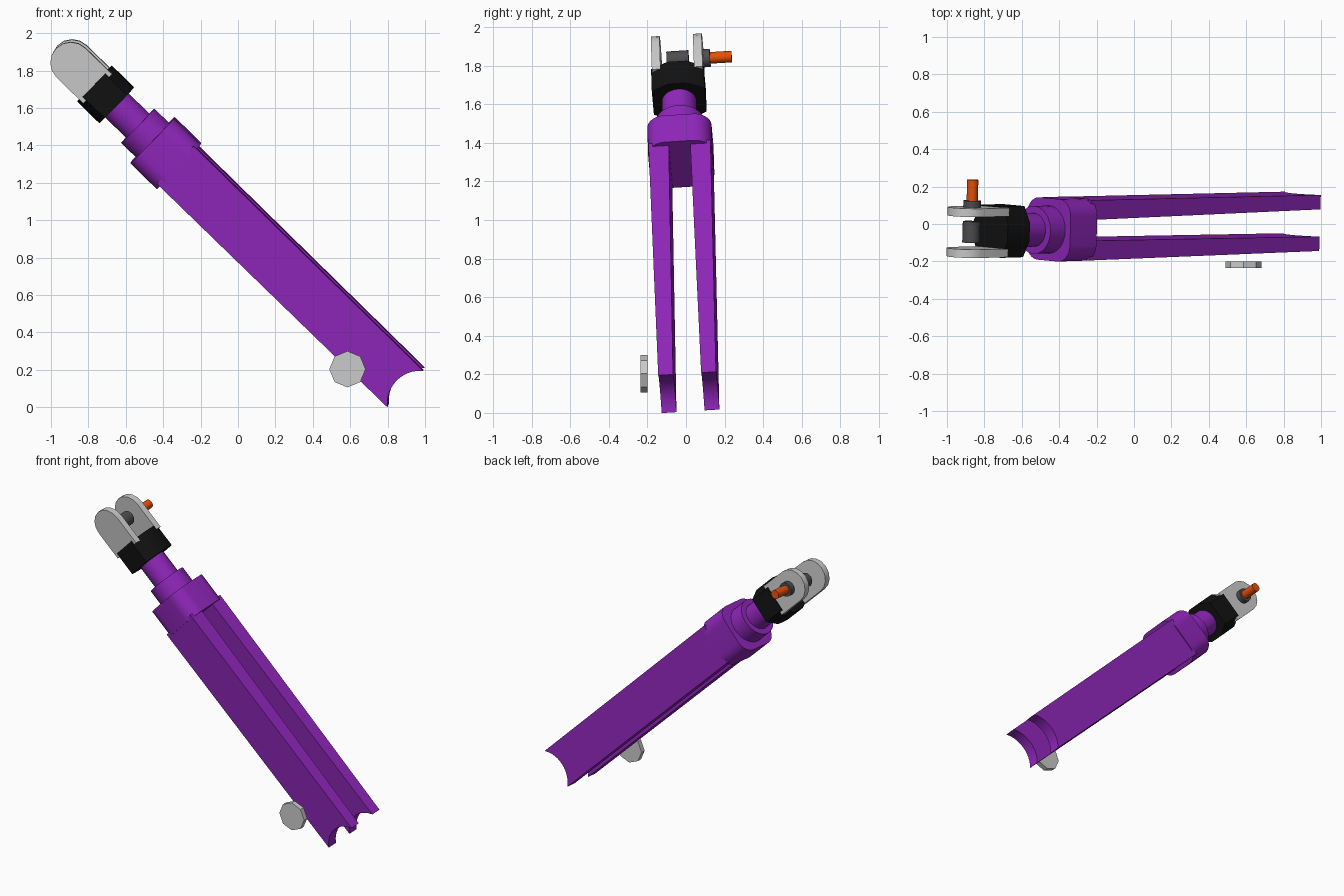
import bpy, bmesh
from math import cos, sin, pi, radians
from mathutils import Matrix, Vector

if "Cube" in bpy.data.objects:
    bpy.data.objects.remove(bpy.data.objects["Cube"])

# Arm frame: local x runs down the arm, local z is across it, local y is sideways
u = Vector((0.716, 0.023, -0.698)).normalized()
w = Vector((0.698, -0.065, 0.716)).cross(u).normalized()
v = u.cross(w)
ARM = Matrix((u, w, v)).transposed().to_4x4()
ARM.translation = (-0.89, -0.043, 1.85)


def material(name, rgb):
    m = bpy.data.materials.new(name)
    m.diffuse_color = (*rgb, 1)
    m.use_nodes = True
    m.node_tree.nodes["Principled BSDF"].inputs["Base Color"].default_value = m.diffuse_color
    return m


PURPLE = material("purple", (0.28, 0.02, 0.50))
BLACK = material("black", (0.006, 0.006, 0.006))
DARK = material("dark_grey", (0.075, 0.075, 0.08))
ORANGE = material("orange", (0.80, 0.08, 0.003))


def loft(name, loop_a, loop_b, mat=None, smooth=True, matrix=ARM):
    """Solid between two matching loops of points."""
    me = bpy.data.meshes.new(name)
    bm = bmesh.new()
    a = [bm.verts.new(p) for p in loop_a]
    b = [bm.verts.new(p) for p in loop_b]
    n = len(a)
    for i in range(n):
        j = (i + 1) % n
        bm.faces.new((a[i], a[j], b[j], b[i]))
    bm.faces.new(a[::-1])
    bm.faces.new(b)
    bmesh.ops.recalc_face_normals(bm, faces=bm.faces)
    bm.to_mesh(me)
    bm.free()
    ob = bpy.data.objects.new(name, me)
    bpy.context.collection.objects.link(ob)
    ob.matrix_world = matrix
    if mat:
        me.materials.append(mat)
    if smooth:
        bpy.ops.object.select_all(action='DESELECT')
        ob.select_set(True)
        bpy.context.view_layer.objects.active = ob
        bpy.ops.object.shade_smooth_by_angle(angle=radians(35))
    return ob


def circle(r, n):
    return [(r * cos(2 * pi * i / n), r * sin(2 * pi * i / n)) for i in range(n)]


def rounded_square(h, r, seg):
    pts = []
    for k, (sx, sy) in enumerate(((1, 1), (-1, 1), (-1, -1), (1, -1))):
        for i in range(seg + 1):
            a = pi / 2 * (k + i / seg)
            pts.append((sx * (h - r) + r * cos(a), sy * (h - r) + r * sin(a)))
    return pts


def along_arm(name, section, s0, s1, mat):
    return loft(name, [(s0, y, t) for y, t in section],
                [(s1, y, t) for y, t in section], mat)


def sideways(name, profile, y0, y1, mat=None, **kw):
    return loft(name, [(s, y0, t) for s, t in profile],
                [(s, y1, t) for s, t in profile], mat, **kw)


# Body: neck, flange and crown head
along_arm("neck", circle(0.09, 32), 0.30, 0.51, PURPLE)
along_arm("flange", circle(0.128, 40), 0.495, 0.62, PURPLE)
along_arm("crown_head", rounded_square(0.167, 0.09, 8), 0.605, 0.803, PURPLE)

# Black collar with chamfered section
half = [(0.137, 0.085), (0.05, 0.131), (-0.05, 0.131), (-0.137, 0.085)]
along_arm("collar", half + [(-y, -t) for y, t in half], 0.172, 0.337, BLACK)

# Fork legs: tapered slabs with a curved notch at the foot
notch = []
for i in range(13):
    t = -0.137 + 0.274 * i / 12
    notch.append((2.434 + 0.177 - (0.177 ** 2 - t * t) ** 0.5, t))
leg = [(0.78, -0.141)] + notch + [(0.78, 0.141)]


def taper(s, top, foot):
    return top + (foot - top) * (s - 0.8) / 1.7


for side, label in ((-1, "front"), (1, "back")):
    loft(label + "_fork_leg",
         [(s, side * taper(s, 0.056, 0.073), t) for s, t in leg],
         [(s, side * taper(s, 0.161, 0.150), t) for s, t in leg], PURPLE)

    # Clevis plates with rounded ends
    plate = [(-0.11 * sin(pi * i / 8), 0.11 * cos(pi * i / 8)) for i in range(9)]
    plate = [(0.2, 0.11)] + plate + [(0.2, -0.11)]
    sideways(label + "_clevis_plate", plate, side * 0.087, side * 0.132)


# Pin parts through the clevis
def pin(name, r, y0, y1, mat):
    ring = [(0.028 + a, b) for a, b in circle(r, 24)]
    sideways(name, ring, y0, y1, mat)


pin("pivot_bush", 0.047, -0.057, 0.057, DARK)
pin("pin_nut", 0.047, 0.13, 0.168, DARK)
pin("pin", 0.03, 0.16, 0.28, ORANGE)

# Octagonal side disc
sideways("side_disc", circle(0.097, 8), -0.235, -0.2, smooth=False,
         matrix=Matrix.Translation((0.585, 0, 0.203)))
